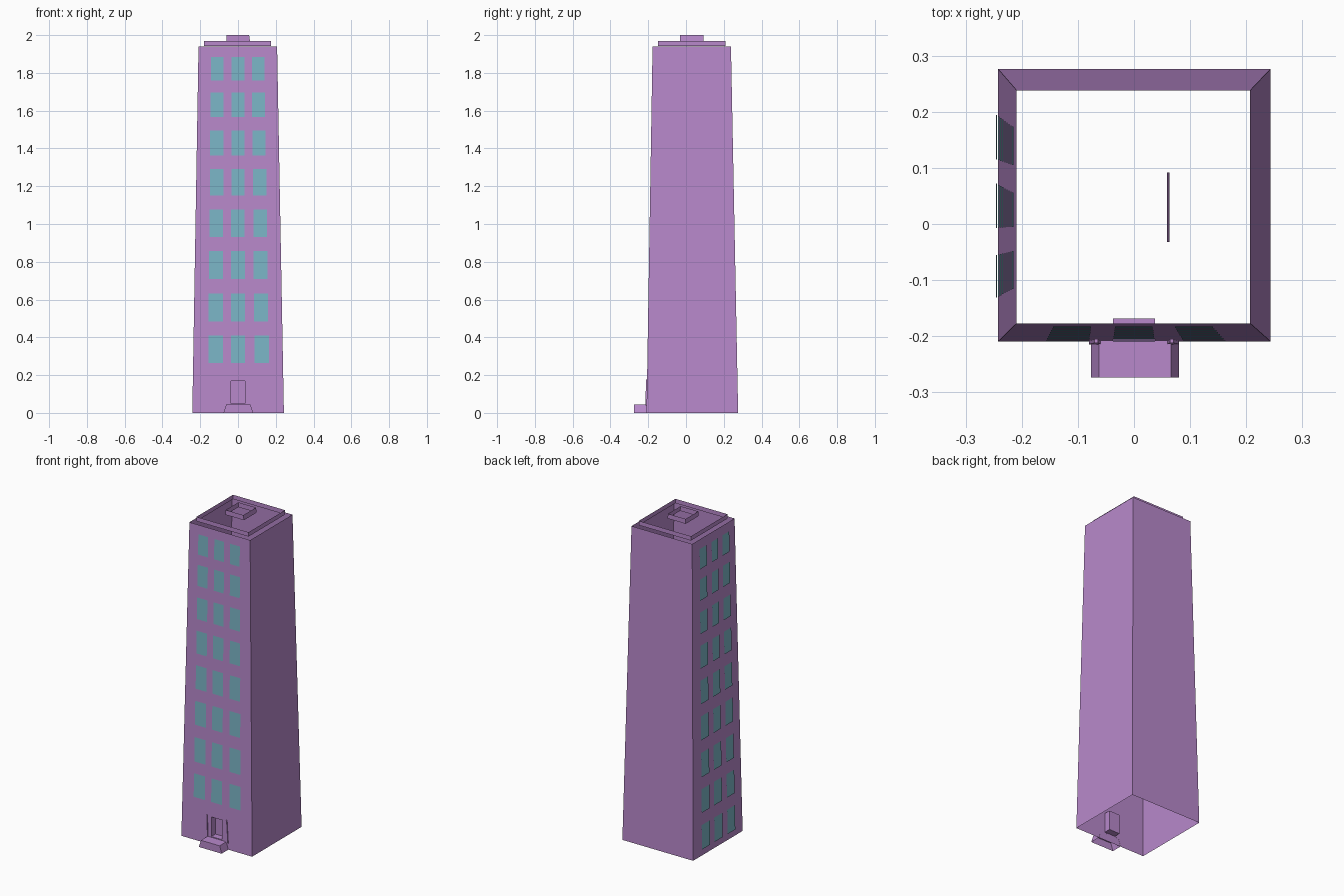
import bpy

if "Cube" in bpy.data.objects:
    bpy.data.objects.remove(bpy.data.objects["Cube"])


def material(name, col):
    m = bpy.data.materials.new(name)
    m.diffuse_color = (*col, 1)
    m.use_nodes = True
    m.node_tree.nodes["Principled BSDF"].inputs["Base Color"].default_value = m.diffuse_color
    return m


LILAC = material("lilac_wall", (0.48, 0.25, 0.60))
TEAL = material("teal_glass", (0.20, 0.47, 0.57))


def mesh_object(name, quads, mat):
    """One flat object from a list of quads, each four points."""
    verts = [p for q in quads for p in q]
    faces = [tuple(range(i, i + 4)) for i in range(0, len(verts), 4)]
    me = bpy.data.meshes.new(name)
    me.from_pydata(verts, [], faces)
    me.materials.append(mat)
    ob = bpy.data.objects.new(name, me)
    bpy.context.collection.objects.link(ob)
    return ob


def rect(x0, x1, y0, y1, z):
    return [(x0, y0, z), (x1, y0, z), (x1, y1, z), (x0, y1, z)]


def sides(lo, hi, which=range(4)):
    """Side quads between two loops: 0 front, 1 right, 2 back, 3 left."""
    return [[lo[i], lo[(i + 1) % 4], hi[(i + 1) % 4], hi[i]] for i in which]


H = 1.94


def mix(a, b, z):
    return a + (b - a) * z / H


def front_y(z):
    return mix(-0.209, -0.177, z)


def left_x(z):
    return mix(-0.242, -0.209, z)


def front_panel(x0, x1, x2, x3, z0, z1, out=0.0):
    """Quad on the sloping front: x0..x1 at the bottom, x2..x3 at the top."""
    a, b = front_y(z0) - out, front_y(z1) - out
    return [(x0, a, z0), (x1, a, z0), (x1 if x3 is None else x3, b, z1), (x2, b, z1)]


# Tapered tower shell, open at top and bottom, with a doorway in the front
base = rect(-0.242, 0.243, -0.209, 0.276, 0)
top = rect(-0.209, 0.207, -0.177, 0.238, H)
D, Z0, Z1 = 0.037, 0.05, 0.17
walls = sides(base, top, (1, 2, 3))


def right_x(z):
    return mix(0.243, 0.207, z)


for z0, z1 in ((0, Z0), (Z1, H)):
    walls.append(front_panel(left_x(z0), right_x(z0), left_x(z1), right_x(z1), z0, z1))
walls.append(front_panel(left_x(Z0), -D, left_x(Z1), -D, Z0, Z1))
walls.append(front_panel(D, right_x(Z0), D, right_x(Z1), Z0, Z1))
mesh_object("tower_walls", walls, LILAC)

# Door alcove pushed into the front wall
yd = -0.168
mouth = front_panel(-D, D, -D, D, Z0, Z1)
back = [(x, yd, z) for x, _, z in mouth]
mesh_object("door_alcove", [back] + sides(back, mouth), LILAC)

# Stoop with sloping sides, hollow underneath
lo = rect(-0.077, 0.08, -0.274, -0.208, 0)
hi = rect(-0.062, 0.066, -0.274, -0.208, 0.045)
mesh_object("stoop", sides(lo, hi, (0, 1, 3)) + [hi], LILAC)

# Tapered posts beside the door
for name, s in (("left_post", -1), ("right_post", 1)):
    o = sorted((s * 0.08, s * 0.06))
    t = sorted((s * 0.070, s * 0.064))
    f = front_panel(o[0], o[1], t[0], t[1], 0.04, 0.178, 0.006)
    b = front_panel(o[0], o[1], t[0], t[1], 0.04, 0.178)
    mesh_object(name, [f] + sides(b, f), LILAC)

# Roof parapet and small roof housing, both open rings
mesh_object("roof_parapet", sides(rect(-0.181, 0.176, -0.148, 0.21, 1.943),
                                  rect(-0.181, 0.176, -0.148, 0.21, 1.97)), LILAC)
mesh_object("roof_housing", sides(rect(-0.062, 0.063, -0.032, 0.092, 1.97),
                                  rect(-0.062, 0.059, -0.032, 0.092, 2.0)), LILAC)

# Window rows (bottom, top); the lowest row is only on the left wall
rows = [(0.04, 0.19), (0.265, 0.41), (0.483, 0.633), (0.71, 0.857), (0.932, 1.077),
        (1.15, 1.29), (1.362, 1.495), (1.567, 1.697), (1.76, 1.885)]
# Column edges at ground level and at roof level
front_cols = [((-0.160, -0.081), (-0.143, -0.076)), ((-0.038, 0.038), (-0.034, 0.033)),
              ((0.091, 0.168), (0.072, 0.139))]
left_cols = [((-0.132, -0.056), (-0.115, -0.048)), ((-0.007, 0.073), (-0.005, 0.055)),
             ((0.116, 0.196), (0.104, 0.172))]
OUT = 0.005
front, left = [], []
for i, (z0, z1) in enumerate(rows):
    if i:
        for g, r in front_cols:
            a = [mix(g[k], r[k], (z0 + z1) / 2) for k in (0, 1)]
            front.append(front_panel(*a, *a, z0, z1, OUT))
    for g, r in left_cols:
        a = [mix(g[k], r[k], (z0 + z1) / 2) for k in (0, 1)]
        xa, xb = left_x(z0) - OUT, left_x(z1) - OUT
        left.append([(xa, a[1], z0), (xa, a[0], z0), (xb, a[0], z1), (xb, a[1], z1)])
mesh_object("front_windows", front, TEAL)
mesh_object("left_windows", left, TEAL)
